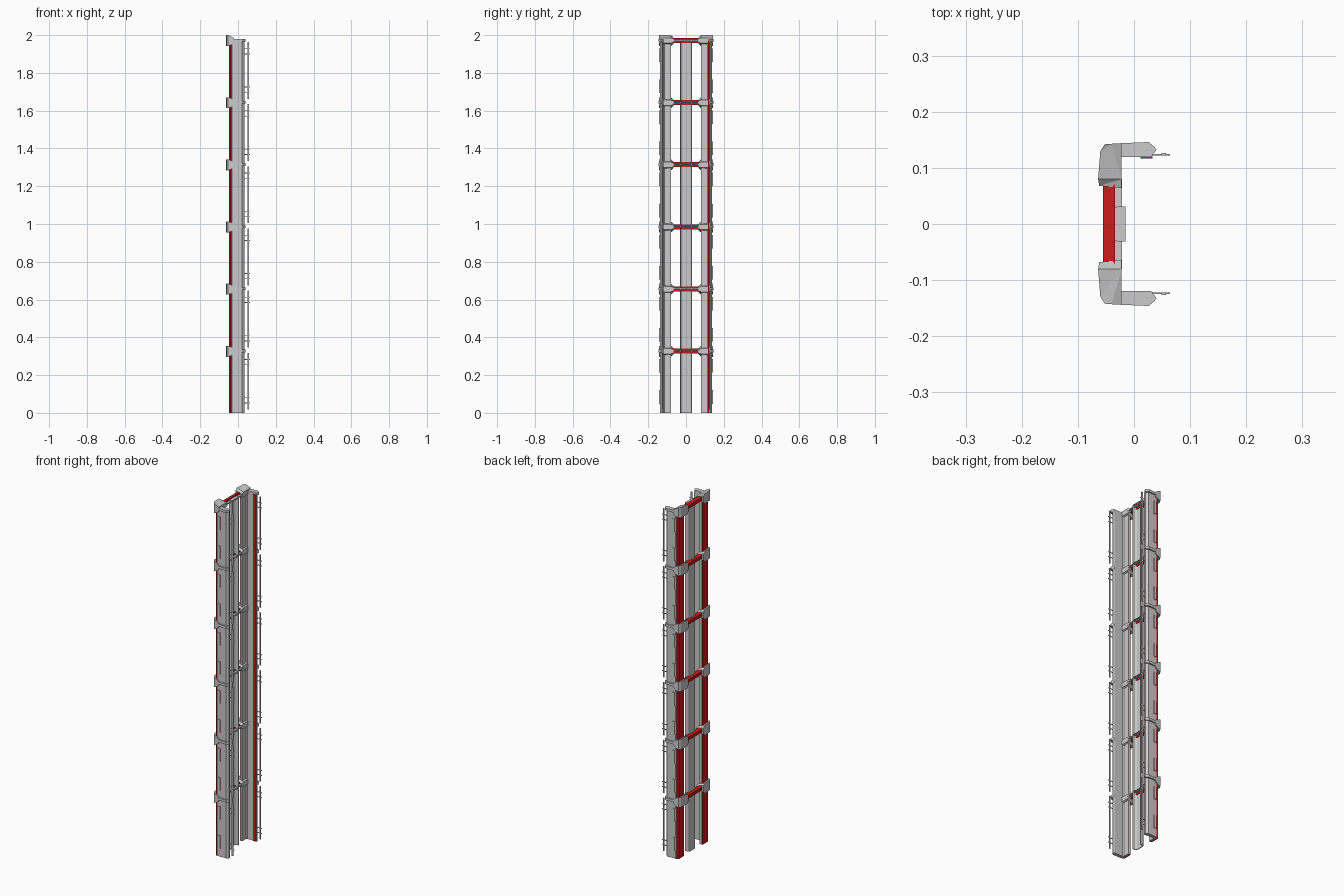
import bpy, bmesh

if "Cube" in bpy.data.objects:
    bpy.data.objects.remove(bpy.data.objects["Cube"])

P = 0.329          # segment pitch
N = 6              # number of segments
TOP = N * P        # top of the rails

red = bpy.data.materials.new("red_paint")
red.diffuse_color = (0.6, 0.01, 0.01, 1)
red.use_nodes = True
red.node_tree.nodes["Principled BSDF"].inputs["Base Color"].default_value = red.diffuse_color


def prism(bm, pts, z0, z1, side=1, height=None):
    """Extrude an xy outline; height(x, y) optionally varies half-height about the mid z."""
    mid = (z0 + z1) / 2
    lo, hi = [], []
    for x, y in pts:
        a, b = z0, z1
        if height:
            a, b = mid - height(x, y), mid + height(x, y)
        lo.append(bm.verts.new((x, y * side, a)))
        hi.append(bm.verts.new((x, y * side, b)))
    n = len(pts)
    caps = [bm.faces.new(lo[::-1]), bm.faces.new(hi)]
    for i in range(n):
        j = (i + 1) % n
        bm.faces.new((lo[i], lo[j], hi[j], hi[i]))
    bmesh.ops.triangulate(bm, faces=caps)


def box(bm, x0, x1, y0, y1, z0, z1, side=1):
    prism(bm, [(x0, y0), (x1, y0), (x1, y1), (x0, y1)], z0, z1, side)


def finish(name, bm, mat=None):
    bmesh.ops.recalc_face_normals(bm, faces=bm.faces)
    me = bpy.data.meshes.new(name)
    bm.to_mesh(me)
    bm.free()
    ob = bpy.data.objects.new(name, me)
    bpy.context.collection.objects.link(ob)
    if mat:
        me.materials.append(mat)
    return ob


RAIL = [(-.04, .08), (-.04, .128), (-.032, .138), (.022, .138), (.034, .128),
        (.034, .122), (.028, .119), (-.025, .119), (-.03, .113), (-.03, .08)]
BACKING = [(-.047, .083), (-.047, .13), (-.04, .138), (-.034, .136),
           (-.0405, .128), (-.0405, .083)]
BLOCK = [(-.062, .068), (-.064, .08), (-.06, .13), (-.052, .142), (-.04, .143),
         (-.022, .144), (-.022, .08), (-.022, .064)]
BAND = [(-.022, .119), (.03, .119), (.04, .132), (.036, .138), (.026, .146), (-.022, .144)]


def block_h(x, y):
    h = .029 if x < -.045 else (.024 if x < -.035 else .014)
    return h * (.65 if y < .07 else 1)


for side, label in ((1, "back"), (-1, "front")):
    # angle-shaped rail segments
    bm = bmesh.new()
    for i in range(N):
        prism(bm, RAIL, i * P, (i + 1) * P - .002, side)
    finish(label + "_rail", bm)

    # red backing strip on the outer edge of each rail
    bm = bmesh.new()
    prism(bm, BACKING, 0, TOP - .004, side)
    finish(label + "_red_backing", bm, red)

    # collars: chunky corner block plus thin band around the rail
    bm = bmesh.new()
    for i in range(1, N + 1):
        z = i * P
        zc = z - .003
        prism(bm, BLOCK, zc - .03, zc + .03, side, block_h)
        prism(bm, BAND, z - .008, z + .006, side)
    finish(label + "_collars", bm)

    # raised pads on the outer face
    bm = bmesh.new()
    for i in range(N):
        for a in (.048, .213):
            z = i * P + a
            prism(bm, [(-.03, .137), (-.028, .142), (-.014, .142), (-.012, .137)],
                  z, z + .072, side)
    finish(label + "_pads", bm)

    # slim guide rods held by pins
    bm = bmesh.new()
    for i in range(N):
        z = i * P
        box(bm, .049, .057, .1225, .1265, z + .017, z + .318, side)
        for a in (.052, .08, .255, .283):
            box(bm, .008, .064, .1225, .125, z + a - .002, z + a + .002, side)
    finish(label + "_guide_rods", bm)

# red liner lip inside the back rail
bm = bmesh.new()
box(bm, .012, .033, .1165, .1205, 0, TOP - .005)
finish("red_liner", bm, red)

# central channel strip with curled flanges
CHANNEL_HALF = [(-.015, .031), (-.03, .031), (-.037, .028), (-.041, .021)]
INNER_HALF = [(-.037, .019), (-.034, .025), (-.029, .028), (-.015, .028)]
channel = (CHANNEL_HALF + [(x, -y) for x, y in CHANNEL_HALF[::-1]]
           + [(x, -y) for x, y in INNER_HALF[::-1]] + INNER_HALF)
bm = bmesh.new()
for i in range(N):
    prism(bm, channel, i * P, (i + 1) * P - .002 + (.008 if i == N - 1 else 0))
finish("central_channel", bm)

# red cross beams and the grey tie bars in front of them
bm = bmesh.new()
tb = bmesh.new()
for i in range(1, N + 1):
    z = i * P - .002
    prism(bm, [(-.055, -.085), (-.034, -.085), (-.034, .085), (-.055, .085)],
          z - .013, z + .013, 1, lambda x, y: .009 if x < -.05 else .013)
    box(tb, -.034, -.021, -.08, .08, z - .002, z + .004)
finish("cross_beams", bm, red)
finish("tie_bars", tb)
